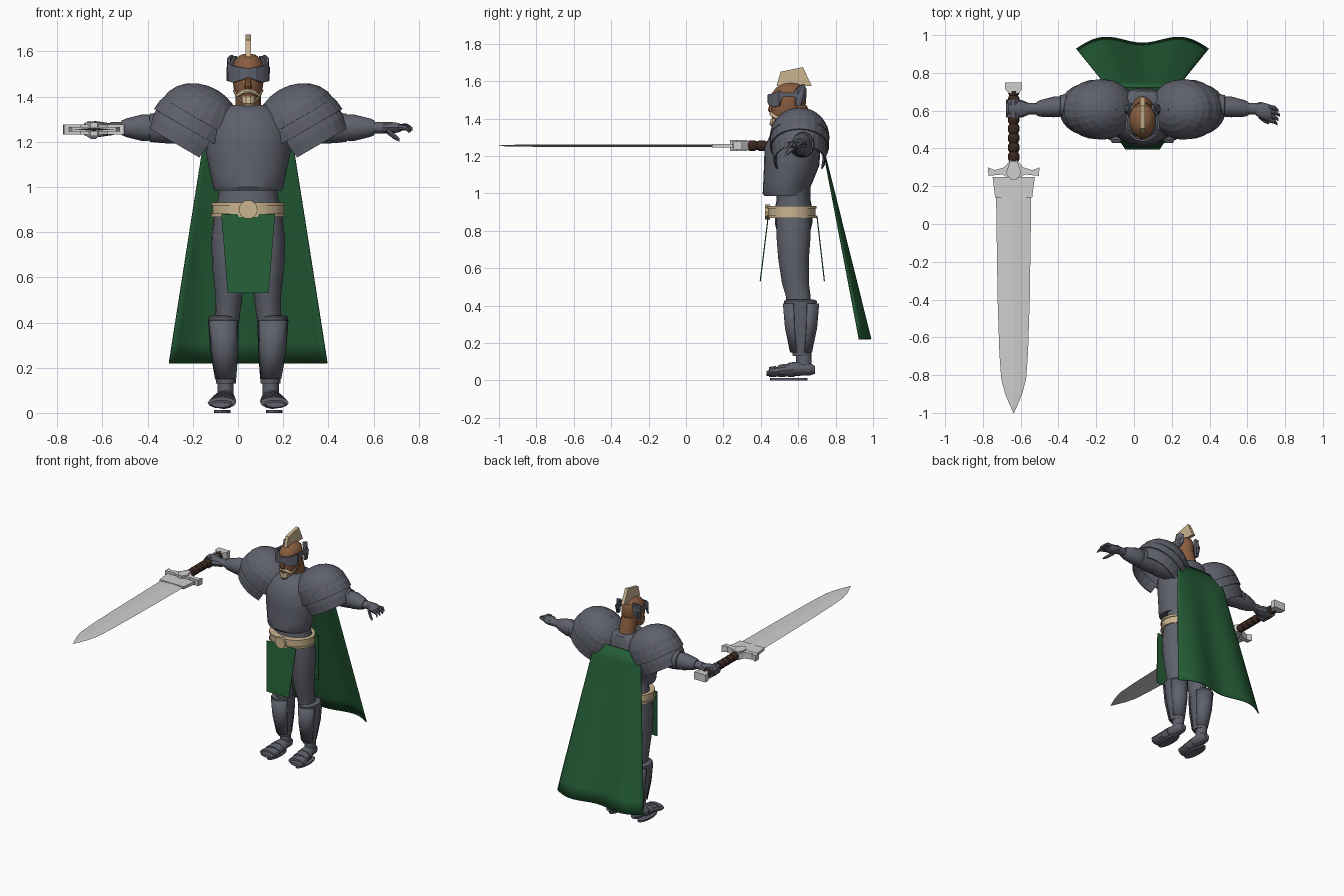
import bpy, bmesh, math
from mathutils import Vector

CX = 0.045  # centre line of the body


def material(name, rgb):
    m = bpy.data.materials.new(name)
    m.diffuse_color = (*rgb, 1)
    return m


STEEL = material("dark steel", (0.115, 0.12, 0.15))
GREEN = material("green cloth", (0.018, 0.11, 0.038))
SILVER = material("silver", (0.62, 0.62, 0.62))
TAN = material("tan", (0.60, 0.46, 0.28))
SKIN = material("brown skin", (0.25, 0.11, 0.05))
GRIP = material("grip leather", (0.045, 0.022, 0.015))


def finish(name, bm, mat, smooth=True, thick=0):
    bmesh.ops.recalc_face_normals(bm, faces=bm.faces)
    me = bpy.data.meshes.new(name)
    bm.to_mesh(me)
    bm.free()
    me.materials.append(mat)
    ob = bpy.data.objects.new(name, me)
    bpy.context.collection.objects.link(ob)
    if thick:
        mod = ob.modifiers.new("thickness", 'SOLIDIFY')
        mod.thickness = thick
        mod.offset = 0
    if smooth:
        bpy.ops.object.select_all(action='DESELECT')
        ob.select_set(True)
        bpy.context.view_layer.objects.active = ob
        bpy.ops.object.shade_smooth_by_angle(angle=math.radians(35))
    return ob


def skin_rows(bm, rows, closed):
    n = len(rows[0])
    for a, b in zip(rows, rows[1:]):
        for i in range(n if closed else n - 1):
            j = (i + 1) % n
            bm.faces.new((a[i], a[j], b[j], b[i]))


def tube(name, axis, rings, mat, n=16, smooth=True):
    """Loft of ellipses; each ring is x, y, z, radius 1, radius 2."""
    bm = bmesh.new()
    rows = []
    for x, y, z, r, q in rings:
        row = []
        for i in range(n):
            a = 2 * math.pi * i / n
            c, s = r * math.cos(a), q * math.sin(a)
            off = {'x': (0, c, s), 'y': (c, 0, s), 'z': (c, s, 0)}[axis]
            row.append(bm.verts.new((x + off[0], y + off[1], z + off[2])))
        rows.append(row)
    skin_rows(bm, rows, True)
    bm.faces.new(rows[0])
    bm.faces.new(rows[-1])
    return finish(name, bm, mat, smooth)


def sheet(name, grid, mat, smooth=True, thick=0.006):
    bm = bmesh.new()
    skin_rows(bm, [[bm.verts.new(p) for p in row] for row in grid], False)
    return finish(name, bm, mat, smooth, thick)


def prism(name, a, b, mat):
    """Solid between two matching outlines."""
    bm = bmesh.new()
    rows = [[bm.verts.new(p) for p in o] for o in (a, b)]
    skin_rows(bm, rows, True)
    for r in rows:
        bm.faces.new(r)
    return finish(name, bm, mat, False)


# Torso and waist
tube("waist", 'z', [(CX, .575, z, r, q) for z, r, q in
     ((.78, .10, .085), (.84, .15, .10), (.92, .14, .10), (.97, .13, .09), (1.03, .13, .09))], STEEL, 20)
tube("breastplate", 'z', [(CX, y, z, r, q) for y, z, r, q in
     ((.535, .985, .15, .115), (.53, 1.0, .155, .12), (.545, 1.06, .168, .132),
      (.565, 1.15, .187, .148), (.57, 1.25, .19, .15), (.585, 1.32, .16, .13),
      (.60, 1.355, .108, .105), (.60, 1.362, .095, .09))], STEEL, 24)

# Belt, buckle and hanging cloths
for nm, lo, hi, g in (("belt", .875, .925, 0), ("belt_low_trim", .868, .882, .006), ("belt_top_trim", .918, .932, .006)):
    tube(nm, 'z', [(CX, .565, z, .158 + g, .13 + g) for z in (lo, hi)], TAN, 18)
tube("buckle", 'y', [(CX, y, .90, .042, .042) for y in (.45, .422)], TAN, 10, False)
for nm, yt, yb in (("front_tabard", .44, .397), ("back_tabard", .70, .74)):
    sheet(nm, [[(CX - w, y, z), (CX + w, y, z)] for w, y, z in ((.119, yt, .88), (.091, yb, .53))], GREEN, False)

# Cape with soft folds
cape = []
for r in range(13):
    v = r / 12
    row = []
    for c in range(25):
        u = c / 12 - 1
        fold = -.018 * math.cos(math.pi * u / .6) - .04 * u ** 4
        half = .185 + .165 * v
        row.append((CX + half * u, .725 + .25 * v + fold * v, 1.28 - 1.06 * v))
    cape.append(row)
sheet("cape", cape, GREEN)

for s, side in ((-1, "right"), (1, "left")):
    X = lambda d: CX + s * d
    # Legs, greaves and feet
    tube(side + "_thigh", 'z', [(X(d), y, z, r, q) for d, y, z, r, q in
         ((.08, .575, .88, .07, .09), (.085, .575, .78, .078, .092), (.085, .575, .65, .075, .082),
          (.085, .585, .52, .06, .072), (.09, .60, .45, .056, .066), (.095, .605, .38, .052, .066))], STEEL)
    tube(side + "_greave", 'z', [(X(d), y, z, r, q) for d, y, z, r, q in
         ((.098, .62, .13, .044, .05), (.10, .62, .17, .046, .055), (.106, .62, .28, .060, .078),
          (.108, .612, .38, .066, .087), (.110, .612, .425, .066, .090), (.108, .612, .432, .055, .075))], STEEL, 14)
    for nm, a, b in (("shin_plate", -65, 65), ("calf_plate", 110, 250)):
        sheet(f"{side}_{nm}", [[(X(d) + r * math.sin(math.radians(a + (b - a) * i / 6)),
                                 .615 - q * math.cos(math.radians(a + (b - a) * i / 6)), z) for i in range(7)]
                               for d, z, r, q in ((.1, .15, .047, .056), (.106, .28, .064, .083), (.11, .41, .070, .094))], STEEL)
    tube(side + "_ankle", 'z', [(X(.10), .63, z, .036, .042) for z in (.06, .145)], STEEL, 12)
    tube(side + "_foot", 'y', [(X(d), y, z, r, q) for d, y, z, r, q in
         ((.10, .69, .055, .02, .02), (.10, .66, .062, .038, .036), (.103, .59, .062, .045, .038),
          (.11, .52, .052, .055, .031), (.118, .46, .042, .060, .022), (.12, .43, .036, .042, .012))], STEEL, 12)
    for i in range(3):
        y = .58 - .05 * i
        tube(f"{side}_foot_lame_{i}", 'y', [(X(.106 + .004 * i), y, .058 - .005 * i, .05 + .004 * i, .041 - .006 * i),
             (X(.108 + .004 * i), y - .035, .055 - .005 * i, .055 + .004 * i, .038 - .006 * i)], STEEL, 12)
    tube(side + "_sole", 'z', [(X(.115), .55, z, .037, .10) for z in (0, .012)], STEEL, 16)

    # Arms, elbow cuff and bracer
    tube(side + "_upper_arm", 'x', [(X(d), .62, 1.26, r, r) for d, r in
         ((.12, .06), (.24, .07), (.33, .062), (.42, .05))], STEEL)
    tube(side + "_elbow_cuff", 'x', [(X(d), .625, 1.262, r, q) for d, r, q in
         ((.31, .045, .055), (.32, .062, .072), (.38, .064, .070), (.435, .058, .064), (.44, .045, .05))], STEEL, 14)
    tube(side + "_bracer", 'x', [(X(d), y, 1.262, r, q) for d, y, r, q in
         ((.41, .622, .052, .058), (.47, .62, .055, .060), (.54, .612, .044, .042), (.56, .61, .036, .033))], STEEL, 14)
    tube(side + "_wrist", 'x', [(X(d), .61, 1.262, .03, .026) for d in (.54, .61)], STEEL, 12)

    # Pauldron: tilted dome with two overlapping lower lames
    def shell(name, rings, a0, a1, steps):
        grid = []
        for n, r, ry in rings:
            row = []
            for i in range(steps + 1):
                a = math.radians(a0 + (a1 - a0) * i / steps)
                t = r * math.cos(a)
                row.append((X(.215 + .86 * t - .5 * n), .607 + ry * math.sin(a), 1.297 + .5 * t + .86 * n))
            grid.append(row)
        sheet(name, grid, STEEL, False, .008)
    arcs = [math.radians(a) for a in (0, 15, 30, 45, 60, 75, 89)]
    shell(side + "_pauldron_dome", [(.15 * math.sin(a), .185 * math.cos(a), .157 * math.cos(a)) for a in arcs], -180, 180, 24)
    shell(side + "_pauldron_middle", [(.03, .176, .148), (-.015, .192, .154), (-.06, .196, .154)], -125, 125, 16)
    shell(side + "_pauldron_lower", [(-.04, .184, .142), (-.09, .186, .142), (-.145, .175, .135)], -118, 118, 16)

# Open hand
tube("open_palm", 'x', [(x, y, 1.262, r, q) for x, y, r, q in
     ((.635, .61, .026, .022), (.67, .602, .045, .028), (.71, .59, .046, .022), (.725, .588, .04, .015))], STEEL, 10)
for i in range(4):
    y = .622 - .024 * i
    tube(f"finger_{i}", 'x', [(.71, y, 1.264, .012, .013), (.745, y - .008, 1.27 - .003 * i, .012, .012),
                              (.772 - .006 * abs(i - 1), y - .022, 1.262 - .006 * i, .008, .008)], STEEL, 8)
tube("thumb", 'x', [(.66, .575, 1.25, .016, .016), (.69, .55, 1.225, .014, .014), (.715, .535, 1.208, .008, .008)], STEEL, 8)

# Closed hand on the grip
SX, SZ = -.637, 1.255
tube("closed_hand", 'x', [(x, .61, SZ, r, q) for x, r, q in
     ((-.55, .028, .026), (-.59, .045, .032), (-.63, .05, .038), (-.665, .045, .036), (-.678, .035, .022))], STEEL, 10)
for i in range(4):
    tube(f"grip_finger_{i}", 'y', [(SX - .004, .575 + .024 * i + d, SZ - .004, .037, .04) for d in (-.011, .011)], STEEL, 10)

# Sword
tube("sword_blade", 'y', [(SX, y, SZ, r, q) for y, r, q in
     ((.25, .09, .007), (.13, .093, .007), (-.4, .085, .007), (-.68, .076, .006), (-.82, .066, .006),
      (-.90, .045, .005), (-.96, .02, .004), (-1.0, .002, .001))], SILVER, 4, False)


def flat_piece(name, half, h):
    outline = half + [(-x, y) for x, y in reversed(half)]
    prism(name, *[[(SX + x, y, SZ + z) for x, y in outline] for z in (-h, h)], SILVER)


flat_piece("blade_collar", [(.098, .14), (.112, .25)], .010)
flat_piece("sword_guard", [(.03, .245), (.06, .262), (.133, .255), (.137, .30), (.10, .285), (.05, .30), (.012, .345)], .022)
flat_piece("guard_centre", [(.015, .235), (.04, .27), (.02, .33)], .03)
flat_piece("pommel", [(.025, .69), (.045, .715), (.045, .75)], .027)
tube("sword_grip", 'y', [(SX, .33 + .0125 * i, SZ, r, r) for i, r in
     ((i, .023 if i % 4 == 0 else .030) for i in range(31))], GRIP, 10)

# Head
tube("neck", 'z', [(CX, y, z, .056, .062) for y, z in ((.63, 1.28), (.61, 1.38), (.585, 1.47))], SKIN)
tube("head", 'z', [(CX, y, z, r, q) for y, z, r, q in
     ((.50, 1.37, .028, .03), (.525, 1.39, .05, .065), (.54, 1.43, .063, .083), (.547, 1.48, .070, .094),
      (.55, 1.53, .071, .094), (.557, 1.565, .058, .075), (.56, 1.585, .032, .042), (.56, 1.59, .01, .015))], SKIN, 20)
tube("nose", 'z', [(CX, y, z, r, q) for y, z, r, q in
     ((.462, 1.435, .016, .018), (.458, 1.445, .016, .020), (.46, 1.49, .009, .01))], SKIN, 8)
tube("chin_beard", 'z', [(CX, y, z, r, q) for y, z, r, q in
     ((.475, 1.355, .018, .018), (.475, 1.37, .03, .03), (.485, 1.40, .034, .033))], TAN, 10)
for s in (-1, 1):
    tube("moustache", 'x', [(CX + s * d, y, z, r, r) for d, y, z, r in
         ((0, .456, 1.425, .011), (.025, .462, 1.42, .011), (.048, .485, 1.405, .008), (.058, .51, 1.41, .004))], TAN, 8)
    tube("jaw_beard", 'z', [(CX + s * d, y, z, .009, .018) for d, y, z in
         ((.025, .478, 1.375), (.044, .50, 1.395), (.060, .535, 1.43))], TAN, 8)

# Open helmet: visor, temple straps and ear wings by angle from the front
visor = [(0, .080, .108, 1.485, 1.525), (22, .085, .11, 1.472, 1.53), (45, .09, .11, 1.462, 1.535),
         (62, .096, .108, 1.468, 1.55), (70, .09, .10, 1.515, 1.54), (108, .084, .098, 1.515, 1.54),
         (114, .095, .115, 1.47, 1.57), (130, .095, .12, 1.49, 1.585), (140, .09, .115, 1.52, 1.56)]
span = [(-a, *r) for a, *r in reversed(visor[1:])] + visor
sheet("helmet_visor", [[(CX + r * math.sin(math.radians(a)), .55 - q * math.cos(math.radians(a)), z)
                        for a, r, q, lo, hi in span for z in [lo + (hi - lo) * k]] for k in (0, .5, 1)], STEEL, False, .012)
for s in (-1, 1):
    tube("brow_wing", 'z', [(CX + s * d, y, z, r, q) for d, y, z, r, q in
         ((.085, .60, 1.47, .010, .018), (.082, .61, 1.53, .014, .025), (.055, .62, 1.58, .008, .014))], STEEL, 8, False)

# Crest
crest = [(.485, 1.575), (.505, 1.65), (.625, 1.675), (.672, 1.575)]
prism("helmet_crest", *[[(CX + d, y, z) for y, z in crest] for d in (-.012, .012)], TAN)
